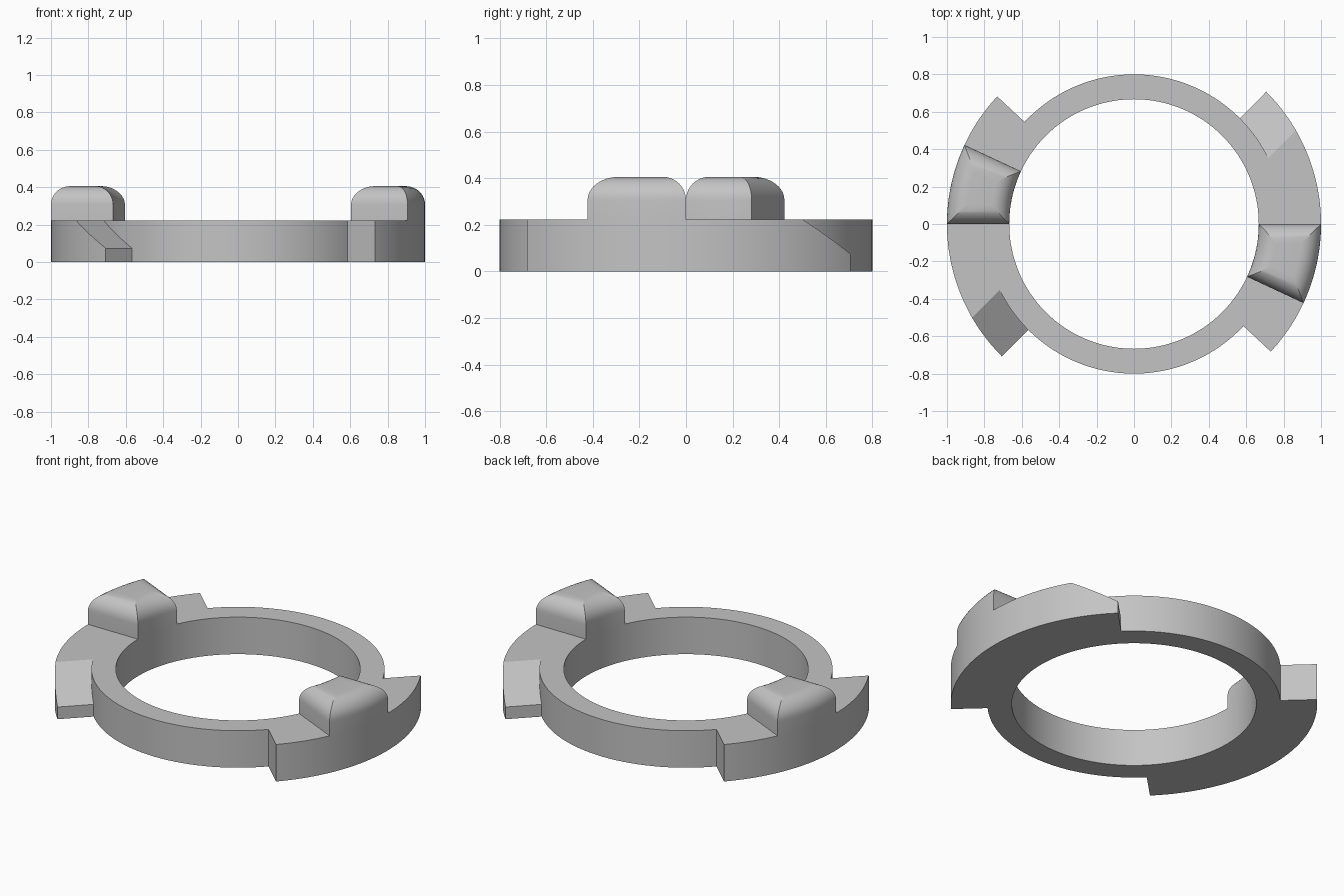
import bpy, bmesh
from math import asin, cos, sin, pi, radians, tan

if "Cube" in bpy.data.objects:
    bpy.data.objects.remove(bpy.data.objects["Cube"])

INNER, RIM, OUTER = 0.667, 0.80, 1.0
BODY_H, LUG_H, ROUND = 0.223, 0.406, 0.10
TAB_TOP, TAB_END, LUG_SPAN = radians(45), radians(-43), radians(25)
RAMP_LEN = sin(radians(15))
RAMP_SLOPE = tan(radians(30))

grey = bpy.data.materials.new("plain grey")
grey.use_nodes = True
colour = (0.55, 0.55, 0.55, 1)
grey.diffuse_color = colour
grey.node_tree.nodes["Principled BSDF"].inputs["Base Color"].default_value = colour


def polar(r, a, z, turn=0):
    return (r * cos(a + turn), r * sin(a + turn), z)


def finish(bm, name):
    bmesh.ops.recalc_face_normals(bm, faces=bm.faces)
    mesh = bpy.data.meshes.new(name)
    bm.to_mesh(mesh)
    bm.free()
    obj = bpy.data.objects.new(name, mesh)
    bpy.context.collection.objects.link(obj)
    mesh.materials.append(grey)
    return obj


def smooth(obj):
    bpy.ops.object.select_all(action="DESELECT")
    obj.select_set(True)
    bpy.context.view_layer.objects.active = obj
    bpy.ops.object.shade_smooth_by_angle(angle=radians(25))


def skin(bm, loops, closed):
    """Join neighbouring vertex loops with quads."""
    n = len(loops)
    for i in range(n if closed else n - 1):
        a, b = loops[i], loops[(i + 1) % n]
        for k in range(len(a)):
            j = (k + 1) % len(a)
            bm.faces.new((a[k], a[j], b[j], b[k]))


def make_ring():
    bm = bmesh.new()
    profile = [(INNER, 0), (RIM, 0), (RIM, BODY_H), (INNER, BODY_H)]
    loops = [[bm.verts.new(polar(r, radians(d), z)) for r, z in profile]
             for d in range(360)]
    skin(bm, loops, True)
    return finish(bm, "ring_body")


def make_tab(name, turn):
    """Outer sector with a flat ramp falling towards one end."""
    root = (INNER + RIM) / 2
    columns = []
    steps = 16
    for i in range(steps + 1):
        d = RAMP_LEN * i / steps
        z = BODY_H - (RAMP_LEN - d) * RAMP_SLOPE
        columns.append((TAB_TOP - asin(d / root), TAB_TOP - asin(d / OUTER), z))
    ramp_in, ramp_out, _ = columns[-1]
    steps = 73
    for i in range(1, steps + 1):
        t = i / steps
        columns.append((ramp_in + (TAB_END - ramp_in) * t,
                        ramp_out + (TAB_END - ramp_out) * t, BODY_H))
    bm = bmesh.new()
    loops = [[bm.verts.new(polar(r, a, z, turn)) for r, a, z in
              ((root, ai, 0), (OUTER, ao, 0), (OUTER, ao, h), (root, ai, h))]
             for ai, ao, h in columns]
    skin(bm, loops, False)
    bm.faces.new(loops[0])
    bm.faces.new(loops[-1])
    return finish(bm, name)


def make_lug(name, turn):
    """Sector block whose upper edges are rounded and mitred at the corners."""
    n = 25
    layers = [(0, BODY_H)]
    for i in range(11):
        a = pi / 2 * i / 10
        layers.append((ROUND * (1 - cos(a)), LUG_H - ROUND + ROUND * sin(a)))
    bm = bmesh.new()
    loops = []
    for inset, z in layers:
        arcs = []
        for r in (INNER + inset, OUTER - inset):
            shift = asin(inset / r)
            start, end = -shift, -LUG_SPAN + shift
            arcs.append([bm.verts.new(polar(r, start + (end - start) * k / n, z, turn))
                         for k in range(n + 1)])
        loops.append(arcs[0] + arcs[1][::-1])
    skin(bm, loops, False)
    for loop in (loops[0], loops[-1]):
        for k in range(n):
            bm.faces.new((loop[k], loop[k + 1], loop[-2 - k], loop[-1 - k]))
    return finish(bm, name)


# Ring with the two ramped tabs joined on
body = make_ring()
for side, turn in (("left", 0), ("right", pi)):
    tab = make_tab(side + "_tab", turn)
    mod = body.modifiers.new("join_tab", "BOOLEAN")
    mod.operation = "UNION"
    mod.solver = "EXACT"
    mod.object = tab
    bpy.context.view_layer.objects.active = body
    bpy.ops.object.modifier_apply(modifier=mod.name)
    bpy.data.objects.remove(tab)
smooth(body)

# Rounded lugs standing on the tabs
for side, turn in (("left", 0), ("right", pi)):
    smooth(make_lug(side + "_lug", turn))
